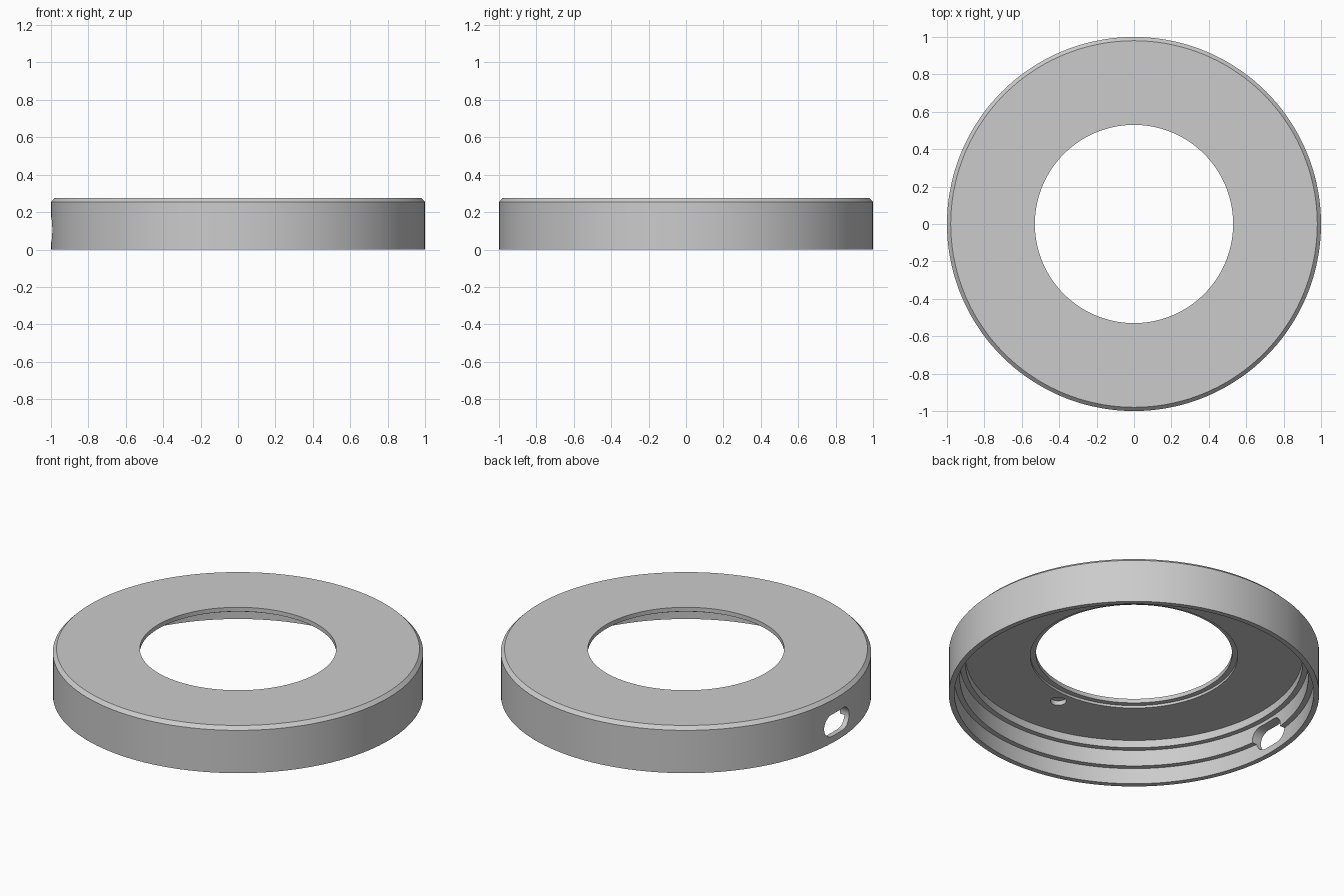
import bpy
import bmesh
from math import cos, sin, pi
from mathutils import Matrix

SEGMENTS = 144

if "Cube" in bpy.data.objects:
    bpy.data.objects.remove(bpy.data.objects["Cube"])

gray = bpy.data.materials.new("neutral gray")
gray.use_nodes = True
color = (0.6, 0.6, 0.6, 1)
gray.diffuse_color = color
gray.node_tree.nodes["Principled BSDF"].inputs["Base Color"].default_value = color


def make_object(name, bm):
    bmesh.ops.recalc_face_normals(bm, faces=bm.faces)
    mesh = bpy.data.meshes.new(name)
    bm.to_mesh(mesh)
    bm.free()
    mesh.materials.append(gray)
    obj = bpy.data.objects.new(name, mesh)
    bpy.context.collection.objects.link(obj)
    return obj


def lathe(name, profile):
    """Turn a closed (radius, height) section around the z axis."""
    bm = bmesh.new()
    rings = []
    for i in range(SEGMENTS):
        a = 2 * pi * i / SEGMENTS
        rings.append([bm.verts.new((r * cos(a), r * sin(a), z)) for r, z in profile])
    n = len(profile)
    for i, ring in enumerate(rings):
        after = rings[(i + 1) % SEGMENTS]
        for j in range(n):
            k = (j + 1) % n
            bm.faces.new((ring[j], after[j], after[k], ring[k]))
    return make_object(name, bm)


def slot_cutter(name, x0, x1, z, width, height):
    """Round-ended bar running along x."""
    bm = bmesh.new()
    r, half = height / 2, (width - height) / 2
    verts = []
    for side in (1, -1):
        for i in range(17):
            a = -pi / 2 + pi * i / 16
            verts.append(bm.verts.new((x0, side * (half + r * cos(a)), z + side * r * sin(a))))
    face = bm.faces.new(verts)
    new = bmesh.ops.extrude_face_region(bm, geom=[face])["geom"]
    bmesh.ops.translate(bm, vec=(x1 - x0, 0, 0),
                        verts=[v for v in new if isinstance(v, bmesh.types.BMVert)])
    return make_object(name, bm)


def pin_cutter(name, x, y, z0, z1, radius):
    bm = bmesh.new()
    bmesh.ops.create_cone(bm, cap_ends=True, segments=32, radius1=radius, radius2=radius,
                          depth=z1 - z0, matrix=Matrix.Translation((x, y, (z0 + z1) / 2)))
    return make_object(name, bm)


# Ring cover: chamfered outside, stepped inner wall, counterbored opening
cover = lathe("ring_cover", [
    (0.53, 0.275), (0.98, 0.275), (1.0, 0.255), (1.0, 0.0),
    (0.97, 0.0), (0.97, 0.094), (0.94, 0.094), (0.94, 0.19),
    (0.91, 0.19), (0.91, 0.235), (0.56, 0.235), (0.56, 0.25), (0.53, 0.25)])

# Side port and blind hole in the underside
cutters = [
    slot_cutter("port_cutter", -1.1, -0.85, 0.105, 0.235, 0.13),
    pin_cutter("blind_hole_cutter", 0, -0.635, 0.2, 0.262, 0.043)]

bpy.ops.object.select_all(action='DESELECT')
bpy.context.view_layer.objects.active = cover
cover.select_set(True)
for cutter in cutters:
    cutter.hide_render = True
    mod = cover.modifiers.new("cut", 'BOOLEAN')
    mod.operation = 'DIFFERENCE'
    mod.solver = 'EXACT'
    mod.object = cutter
    bpy.ops.object.modifier_apply(modifier=mod.name)
    bpy.data.objects.remove(cutter)

bpy.ops.object.shade_smooth_by_angle(angle=pi / 6)
